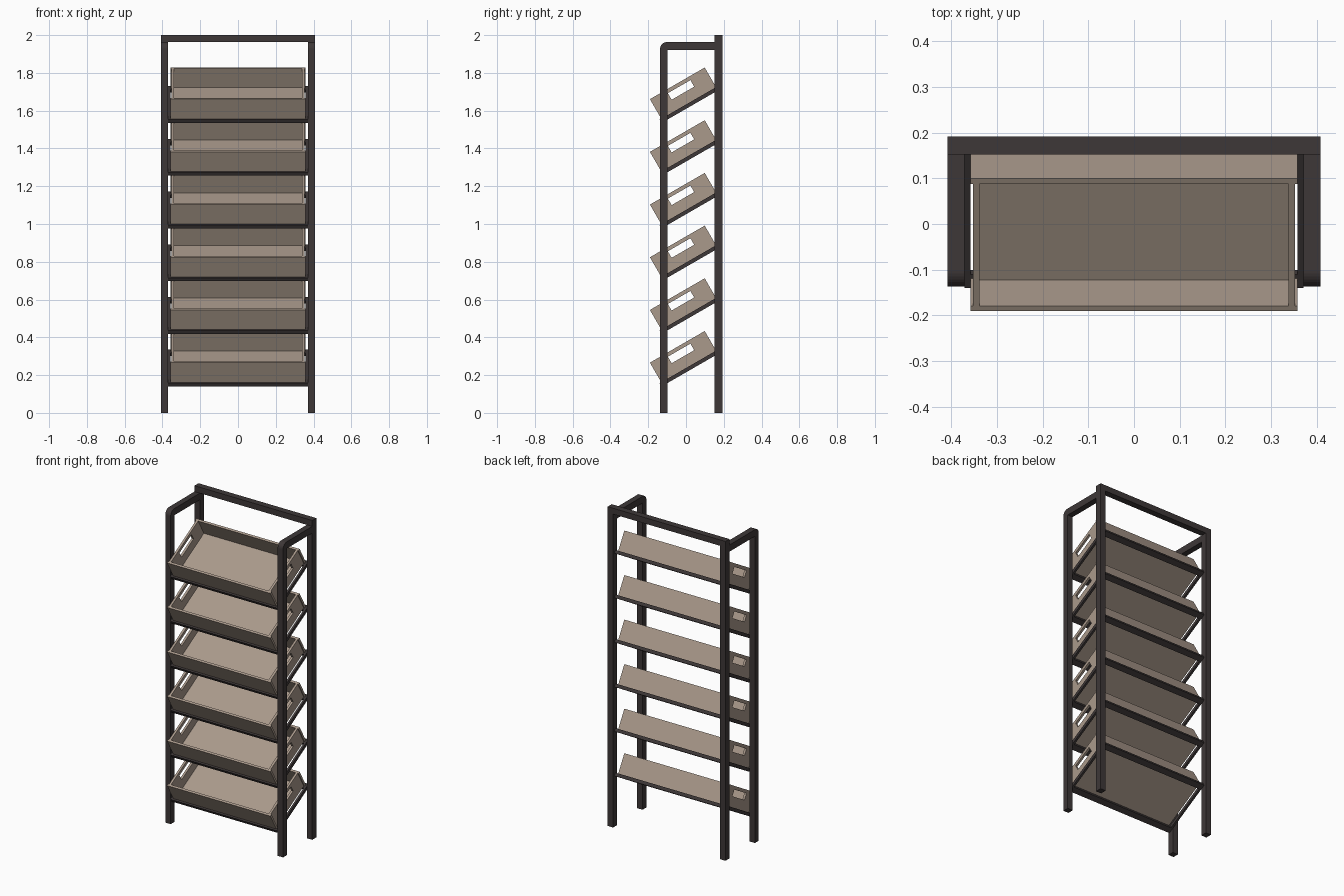
import bpy, math
from mathutils import Matrix, Vector

if "Cube" in bpy.data.objects:
    bpy.data.objects.remove(bpy.data.objects["Cube"])


def material(name, rgb):
    m = bpy.data.materials.new(name)
    m.diffuse_color = (*rgb, 1)
    m.use_nodes = True
    m.node_tree.nodes["Principled BSDF"].inputs["Base Color"].default_value = m.diffuse_color
    return m


DARK = material("dark metal", (0.048, 0.039, 0.039))
WOOD = material("taupe wood", (0.40, 0.32, 0.26))


def prism(name, outline, x0, x1, mat, matrix=Matrix()):
    """Extrude a (y, z) outline along x."""
    n = len(outline)
    verts = [matrix @ Vector((x, y, z)) for x in (x0, x1) for y, z in outline]
    faces = [tuple(range(n))[::-1], tuple(range(n, 2 * n))]
    faces += [(i, (i + 1) % n, n + (i + 1) % n, n + i) for i in range(n)]
    me = bpy.data.meshes.new(name)
    me.from_pydata([tuple(v) for v in verts], [], faces)
    # consistent outward normals
    import bmesh
    bm = bmesh.new()
    bm.from_mesh(me)
    bmesh.ops.recalc_face_normals(bm, faces=bm.faces)
    bm.to_mesh(me)
    bm.free()
    me.materials.append(mat)
    ob = bpy.data.objects.new(name, me)
    bpy.context.collection.objects.link(ob)
    return ob


def box(name, x, y, z, mat, matrix=Matrix()):
    outline = [(y[0], z[0]), (y[1], z[0]), (y[1], z[1]), (y[0], z[1])]
    return prism(name, outline, x[0], x[1], mat, matrix)


def sides(x0, x1):
    return (("right", x0, x1), ("left", -x1, -x0))


# Upright frame: bent front posts, straight back posts, top bar
R = 0.035
bend = [(-0.137 + R - R * math.sin(a), 1.963 - R + R * math.cos(a))
        for a in (math.pi / 2 * i / 8 for i in range(9))]
front_outline = ([(-0.099, 0), (-0.099, 1.921), (0.152, 1.921), (0.152, 1.963)]
                 + bend + [(-0.137, 0)])
for s, a, b in sides(0.371, 0.408):
    prism("front_post_" + s, front_outline, a, b, DARK)
    box("back_post_" + s, (a, b), (0.152, 0.192), (0, 1.963), DARK)
box("top_bar", (-0.408, 0.408), (0.152, 0.192), (1.963, 2.0), DARK)

# Six tilted shelves; local y runs up the slope, local z across it
D, H, T = 0.335, 0.12, 0.013
for i in range(6):
    M = Matrix.Translation((0, -0.131, 0.162 + 0.279 * i)) @ Matrix.Rotation(math.radians(30), 4, 'X')
    n = str(i + 1)

    # Support frame
    for s, a, b in sides(0.358, 0.371):
        box(f"shelf_rail_{s}_{n}", (a, b), (-0.01, D + 0.01), (-0.02, 0.0), DARK, M)
    box("shelf_front_bar_" + n, (-0.358, 0.358), (-0.01, 0.024), (-0.02, 0), DARK, M)
    box("shelf_back_bar_" + n, (-0.358, 0.358), (D - 0.024, D + 0.01), (-0.02, 0), DARK, M)

    # Tray floor, front and back
    box("tray_floor_" + n, (-0.352, 0.352), (T, D - T), (0, 0.006), WOOD, M)
    box("tray_front_" + n, (-0.358, 0.358), (0, T), (0, H), WOOD, M)
    box("tray_back_" + n, (-0.358, 0.358), (D - T, D), (0, H), WOOD, M)

    # Tray sides, built around the handle opening
    for s, a, b in sides(0.338, 0.352):
        for part, y, z in (("lower", (T, D - T), (0.006, 0.06)),
                           ("upper", (T, D - T), (0.1, H)),
                           ("front", (T, 0.098), (0.06, 0.1)),
                           ("back", (0.236, D - T), (0.06, 0.1))):
            box(f"tray_side_{s}_{part}_{n}", (a, b), y, z, WOOD, M)
